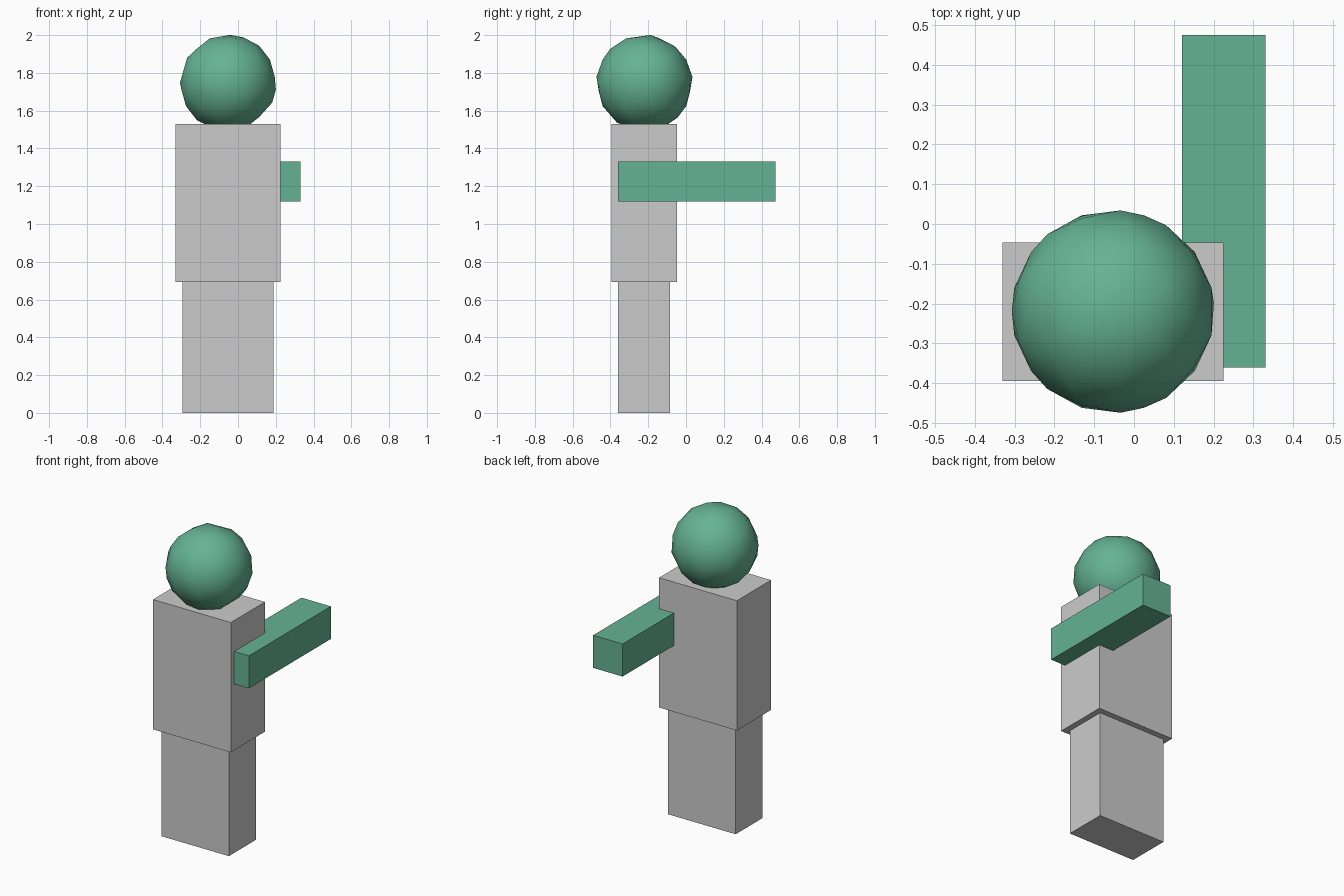
import bpy
import math

if "Cube" in bpy.data.objects:
    bpy.data.objects.remove(bpy.data.objects["Cube"])

green = bpy.data.materials.new("green")
green.diffuse_color = (0.13, 0.45, 0.30, 1)
green.use_nodes = True
green.node_tree.nodes["Principled BSDF"].inputs["Base Color"].default_value = green.diffuse_color


def box(name, lo, hi, material=None):
    """Axis-aligned box between two corners."""
    centre = [(a + b) / 2 for a, b in zip(lo, hi)]
    bpy.ops.mesh.primitive_cube_add(size=1, location=centre)
    ob = bpy.context.object
    ob.name = name
    ob.scale = [b - a for a, b in zip(lo, hi)]
    bpy.ops.object.transform_apply(location=False, rotation=False, scale=True)
    if material:
        ob.data.materials.append(material)
    return ob


# Body blocks
box("legs", (-0.295, -0.36, 0), (0.187, -0.085, 0.693))
box("torso", (-0.33, -0.395, 0.693), (0.225, -0.047, 1.53))

# Outstretched arm, sunk partly into the torso
box("arm", (0.12, -0.36, 1.12), (0.33, 0.475, 1.33), green)

# Faceted round head
bpy.ops.mesh.primitive_ico_sphere_add(subdivisions=3, radius=0.254,
                                      location=(-0.053, -0.22, 1.747))
head = bpy.context.object
head.name = "head"
head.data.materials.append(green)
bpy.ops.object.shade_smooth_by_angle(angle=math.radians(30))
reduce = head.modifiers.new("reduce", 'DECIMATE')
reduce.ratio = 0.5
